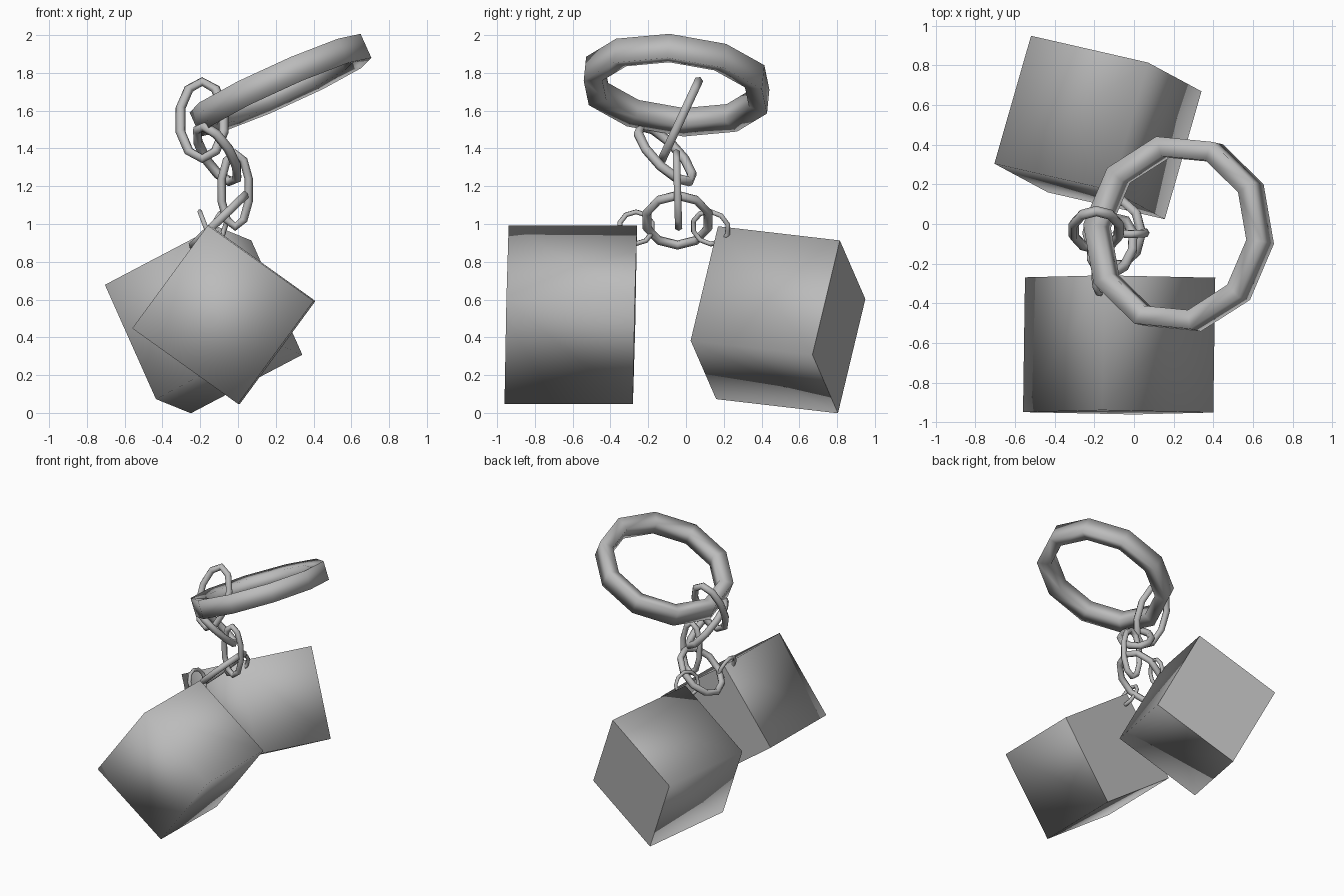
import bpy, bmesh, math
from mathutils import Vector, Matrix

cube = bpy.data.objects.get("Cube")
if cube:
    bpy.data.objects.remove(cube, do_unlink=True)

grey = bpy.data.materials.new("plain_grey")
grey.use_nodes = True
GREY = (0.5, 0.5, 0.5, 1)
grey.diffuse_color = GREY
grey.node_tree.nodes["Principled BSDF"].inputs["Base Color"].default_value = GREY


def finish(bm, name, smooth=True):
    bmesh.ops.recalc_face_normals(bm, faces=bm.faces)
    for f in bm.faces:
        f.smooth = smooth
    mesh = bpy.data.meshes.new(name)
    bm.to_mesh(mesh)
    bm.free()
    mesh.materials.append(grey)
    obj = bpy.data.objects.new(name, mesh)
    bpy.context.collection.objects.link(obj)
    return obj


def ring(name, centre, a, b, ra, rb, section, sides=10, phase=0):
    """Sweep a (radial, axial) section round an oval lying along axes a and b."""
    a = Vector(a).normalized()
    b = Vector(b)
    b = (b - a * b.dot(a)).normalized()
    n = a.cross(b)
    bm = bmesh.new()
    loops = []
    for i in range(sides):
        t = phase + math.tau * i / sides
        mid = a * ra * math.cos(t) + b * rb * math.sin(t)
        out = (a * rb * math.cos(t) + b * ra * math.sin(t)).normalized()
        loops.append([bm.verts.new(Vector(centre) + mid + out * r + n * h)
                      for r, h in section])
    k = len(section)
    for i in range(sides):
        p, q = loops[i], loops[(i + 1) % sides]
        for j in range(k):
            bm.faces.new((p[j], q[j], q[(j + 1) % k], p[(j + 1) % k]))
    return finish(bm, name)


def wire(r, sides=6):
    return [(r * math.cos(math.tau * j / sides), r * math.sin(math.tau * j / sides))
            for j in range(sides)]


def die(name, centre, u, v, w):
    """Cube given by its three edge vectors, with crisp outer end face."""
    bm = bmesh.new()
    bmesh.ops.create_cube(bm, size=1)
    m = Matrix((u, v, w)).transposed().to_4x4()
    m.translation = centre
    bm.transform(m)
    bm.normal_update()
    end = max(bm.faces, key=lambda f: f.calc_center_median().y)
    for e in end.edges:
        e.smooth = False
    return finish(bm, name)


# Two hanging cubes
die("front_cube", (-0.075, -0.61, 0.52), (0.56, -0.012, -0.4), (0.01, 0.68, 0), (0.4, 0.01, 0.545))
die("back_cube", (-0.182, 0.487, 0.493), (0.59, -0.135, 0.31), (0.185, 0.645, -0.075), (-0.27, 0.145, 0.605))

# Large flat-banded key ring
band = [(0.05, -0.07), (0.05, 0.07), (-0.05, 0.05), (-0.05, -0.05)]
ring("key_ring", (0.225, -0.05, 1.735), (0.91, 0, 0.41), (0, 1, -0.1), 0.45, 0.45,
     band, phase=math.radians(-5))

# Chain links, from the key ring down to the two hooks on the cubes
links = [
    ("upper_link", (-0.19, -0.03, 1.55), (0, 0.42, 0.9), (1, 0, 0), 0.225, 0.12, 0.026),
    ("second_link", (-0.11, -0.11, 1.37), (0.33, 0.62, -0.71), (0.77, -0.61, -0.17), 0.205, 0.11, 0.026),
    ("third_link", (-0.015, -0.045, 1.18), (0, -0.03, 1), (1, 0, 0), 0.195, 0.075, 0.022),
    ("joining_link", (-0.1, -0.045, 1.02), (0.72, 0, 0.69), (0, 1, 0), 0.19, 0.17, 0.025),
    ("front_hook", (-0.17, -0.265, 0.98), (-0.35, 0, 0.93), (0, 1, 0), 0.09, 0.09, 0.014),
    ("back_hook", (-0.1, 0.13, 0.98), (0.3, 0, 0.95), (0.3, 0.9, 0), 0.09, 0.1, 0.014),
]
for name, centre, a, b, ra, rb, r in links:
    ring(name, centre, a, b, ra, rb, wire(r))
